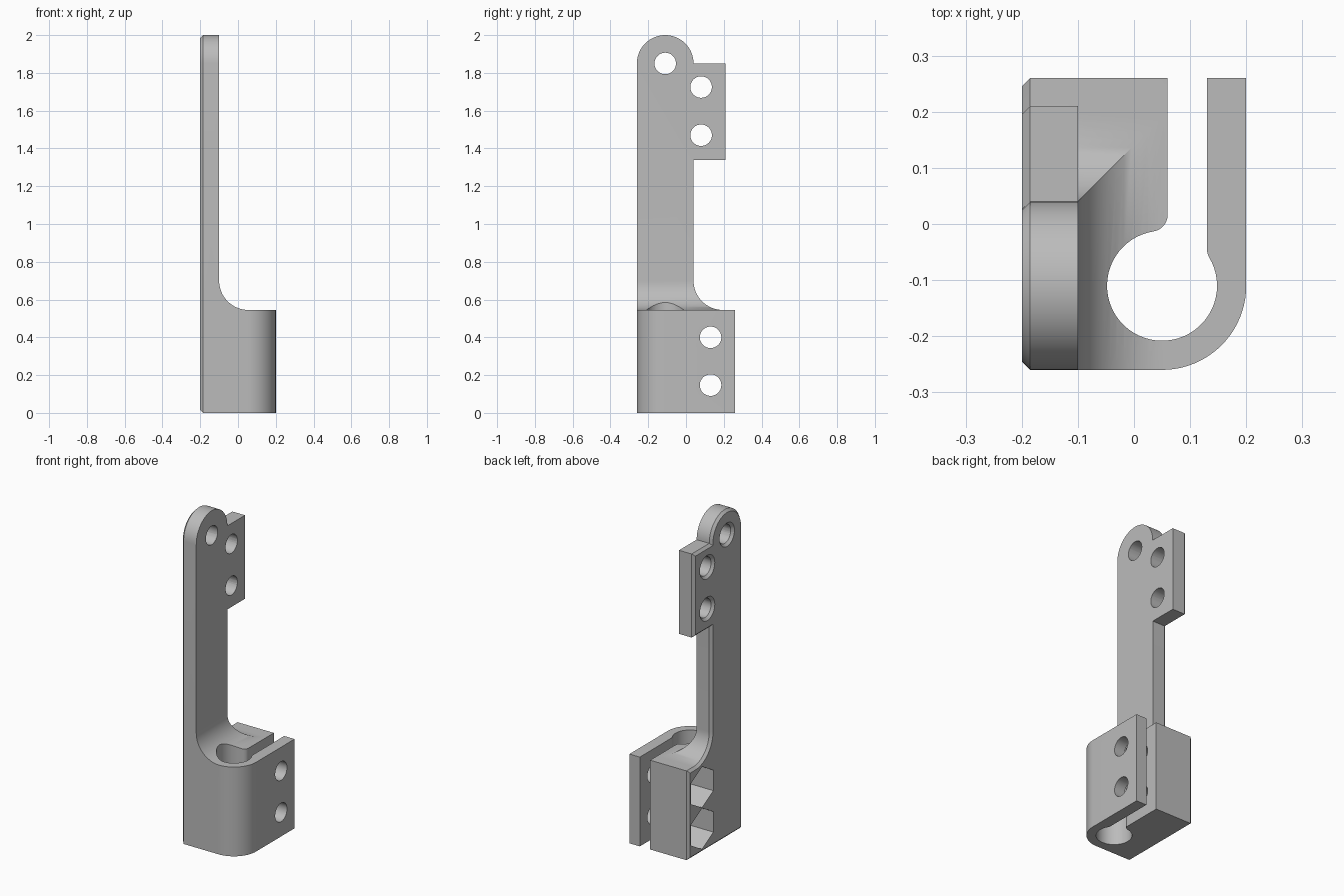
import bpy
import bmesh
from math import radians, cos, sin, sqrt, atan2, degrees
from mathutils import Matrix

if "Cube" in bpy.data.objects:
    bpy.data.objects.remove(bpy.data.objects["Cube"], do_unlink=True)

grey = bpy.data.materials.new("plain grey")
grey.use_nodes = True
colour = (0.5, 0.5, 0.5, 1)
grey.diffuse_color = colour
grey.node_tree.nodes["Principled BSDF"].inputs["Base Color"].default_value = colour


def arc(cx, cy, r, a0, a1, n=16):
    """Points on an arc, angles in degrees."""
    steps = [radians(a0 + (a1 - a0) * i / n) for i in range(n + 1)]
    return [(cx + r * cos(a), cy + r * sin(a)) for a in steps]


def finish(bm, name):
    bmesh.ops.recalc_face_normals(bm, faces=bm.faces)
    mesh = bpy.data.meshes.new(name)
    bm.to_mesh(mesh)
    bm.free()
    mesh.materials.append(grey)
    ob = bpy.data.objects.new(name, mesh)
    bpy.context.collection.objects.link(ob)
    return ob


def prism(name, points, axis, lo, hi, chamfer=0):
    """Extrude a 2D outline along an axis, with an optional chamfer at the low end."""
    place = {"X": lambda u, v, w: (w, u, v),
             "Y": lambda u, v, w: (u, w, v),
             "Z": lambda u, v, w: (u, v, w)}[axis]
    bm = bmesh.new()
    base = bm.faces.new([bm.verts.new(place(u, v, lo)) for u, v in points])
    ext = bmesh.ops.extrude_face_region(bm, geom=[base], use_keep_orig=True)
    top = [g for g in ext["geom"] if isinstance(g, bmesh.types.BMVert)]
    bmesh.ops.translate(bm, verts=top, vec=place(0, 0, hi - lo))
    bmesh.ops.recalc_face_normals(bm, faces=bm.faces)
    if chamfer:
        bmesh.ops.bevel(bm, geom=list(base.edges), offset=chamfer,
                        segments=1, affect='EDGES')
    return finish(bm, name)


def cone_cutter(y, z, x, r, depth):
    """Cone along x whose radius is r at the given x."""
    bm = bmesh.new()
    bmesh.ops.create_cone(bm, cap_ends=True, segments=40, radius1=r + depth,
                          radius2=r - depth, depth=2 * depth,
                          matrix=Matrix.Translation((x, y, z))
                          @ Matrix.Rotation(radians(90), 4, 'Y'))
    return finish(bm, "countersink_cutter")


def combine(target, cutter, operation):
    cutter.hide_render = True
    mod = target.modifiers.new("cut", 'BOOLEAN')
    mod.operation = operation
    mod.solver = 'EXACT'
    mod.object = cutter
    bpy.context.view_layer.objects.active = target
    bpy.ops.object.modifier_apply(modifier=mod.name)
    bpy.data.objects.remove(cutter, do_unlink=True)


# Side outline: clamp block, upright arm with round top, side tab
FILLET = 0.155
BLOCK_TOP = 0.545
FILLET_Z = BLOCK_TOP + FILLET
side = [(-0.26, 0), (0.26, 0), (0.26, BLOCK_TOP)]
side += arc(0.04 + FILLET, FILLET_Z, FILLET, 270, 180)
side += [(0.04, 1.34), (0.21, 1.34), (0.21, 1.85)]
side += arc(-0.11, 1.85, 0.15, 0, 180, 32)
bracket = prism("clamp_bracket", side, "X", -0.2, 0.3, chamfer=0.015)

# Front outline: thin arm blending into the block
front = [(-0.3, -0.1), (0.4, -0.1), (0.4, BLOCK_TOP)]
front += arc(-0.1 + FILLET, FILLET_Z, FILLET, 270, 180)
front += [(-0.1, 2.1), (-0.3, 2.1)]
combine(bracket, prism("front_cutter", front, "Y", -0.4, 0.4), 'INTERSECT')

# Plan outline: clamp bore, slot with eased corners, round outer corner
CX, CY, BORE, EASE = 0.05, -0.11, 0.098, 0.03
SLOT_L, SLOT_R = 0.06, 0.13
reach = BORE + EASE
lx, rx = SLOT_L - EASE, SLOT_R + EASE
ly = CY + sqrt(reach ** 2 - (lx - CX) ** 2)
ry = CY + sqrt(reach ** 2 - (rx - CX) ** 2)
la = degrees(atan2(ly - CY, lx - CX))
ra = degrees(atan2(ry - CY, rx - CX))
plan = [(-0.3, -0.26)] + arc(CX, CY, 0.15, -90, 0, 20)
plan += [(0.2, 0.3), (SLOT_R, 0.3)]
plan += arc(rx, ry, EASE, 180, 180 + ra, 6)
plan += arc(CX, CY, BORE, ra, la - 360, 48)[1:]
plan += arc(lx, ly, EASE, la - 180, 0, 8)[1:]
plan += [(SLOT_L, 0.3), (-0.3, 0.3)]
combine(bracket, prism("plan_cutter", plan, "Z", -0.2, 2.2), 'INTERSECT')

# Screw holes; the arm ones are countersunk, the block ones have nut pockets
arm_holes = [(-0.11, 1.85), (0.08, 1.725), (0.08, 1.47)]
block_holes = [(0.13, 0.40), (0.13, 0.147)]
for y, z in arm_holes + block_holes:
    ring = arc(y, z, 0.057, 0, 360, 40)[:-1]
    combine(bracket, prism("hole_cutter", ring, "X", -0.4, 0.4), 'DIFFERENCE')
for y, z in arm_holes:
    combine(bracket, cone_cutter(y, z, -0.2, 0.072, 0.03), 'DIFFERENCE')
for y, z in block_holes:
    hexagon = arc(y, z, 0.125, 30, 390, 6)[:-1]
    combine(bracket, prism("nut_cutter", hexagon, "X", -0.4, -0.02), 'DIFFERENCE')

bpy.ops.object.select_all(action='DESELECT')
bracket.select_set(True)
bpy.context.view_layer.objects.active = bracket
bpy.ops.object.shade_smooth_by_angle(angle=radians(30))
